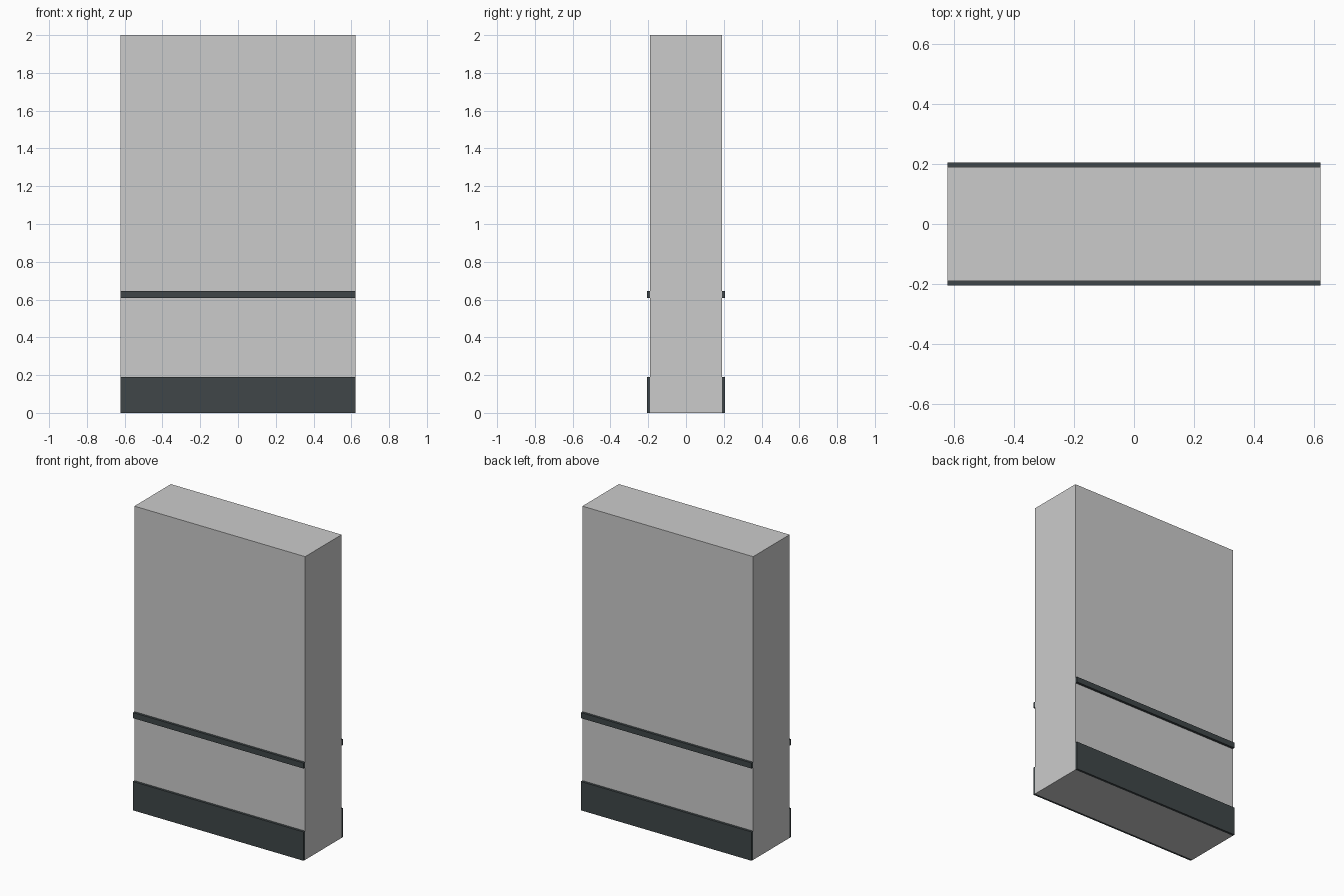
import bpy

if "Cube" in bpy.data.objects:
    bpy.data.objects.remove(bpy.data.objects["Cube"])

def material(name, rgb):
    m = bpy.data.materials.new(name)
    m.diffuse_color = (*rgb, 1)
    m.use_nodes = True
    m.node_tree.nodes["Principled BSDF"].inputs["Base Color"].default_value = m.diffuse_color
    return m

dark = material("dark_trim", (0.05, 0.062, 0.066))
W = 1.246  # shared width of wall and trim

def box(name, y0, y1, z0, z1, mat=None):
    bpy.ops.mesh.primitive_cube_add(size=1, location=(0, (y0 + y1) / 2, (z0 + z1) / 2))
    ob = bpy.context.object
    ob.name = name
    ob.scale = (W, y1 - y0, z1 - z0)
    bpy.ops.object.transform_apply(location=False, rotation=False, scale=True)
    if mat:
        ob.data.materials.append(mat)
    return ob

# Wall slab
T = 0.19
box("wall_core", -T, T, 0, 2)

# Skirting board and chair rail on both faces
for side, s in (("front", -1), ("back", 1)):
    for name, z0, z1 in (("skirting", 0, 0.19), ("chair_rail", 0.608, 0.645)):
        ya, yb = sorted((s * T, s * 0.206))
        box(f"{side}_{name}", ya, yb, z0, z1, dark)
